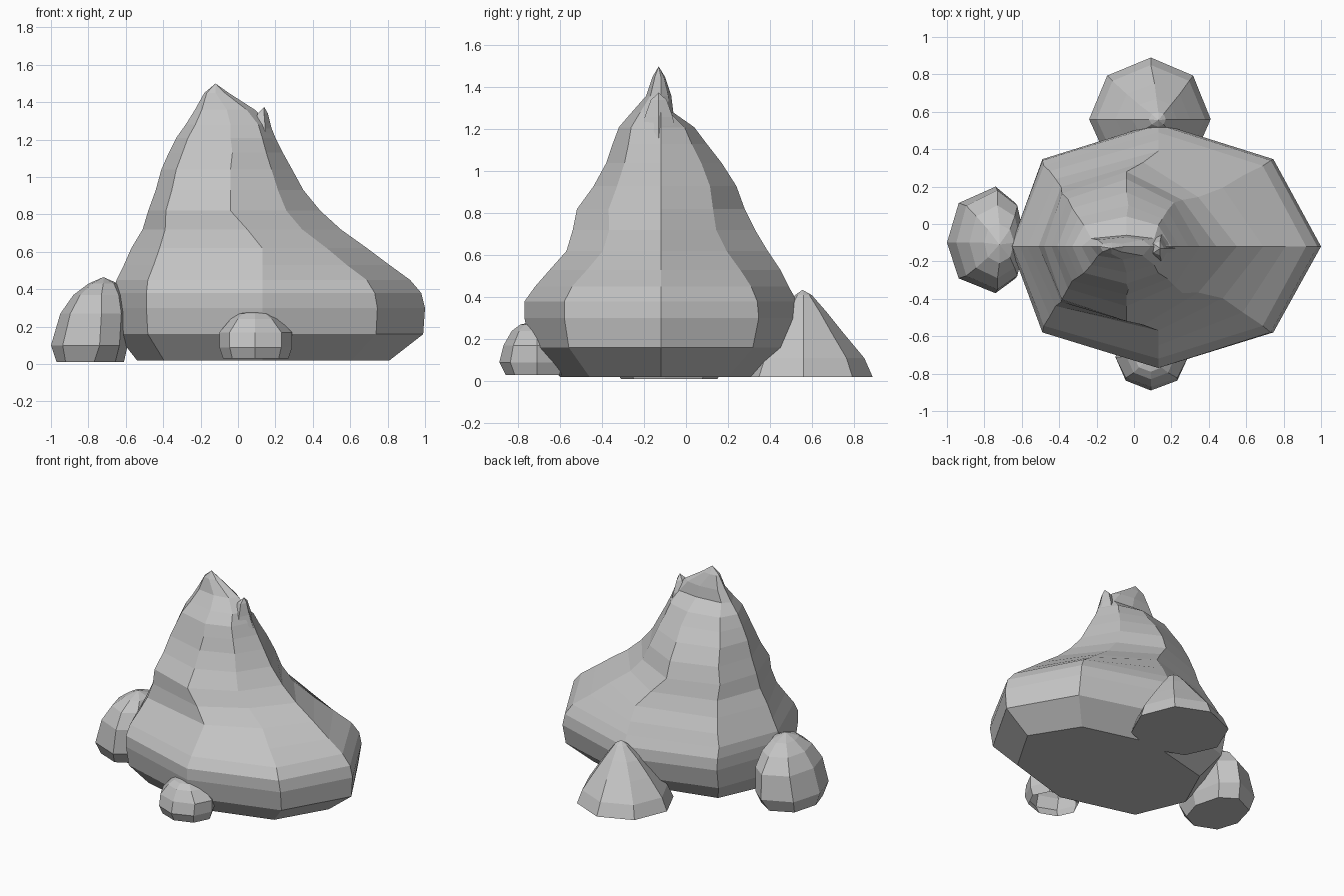
import bpy, bmesh
from math import cos, sin, pi

default_cube = bpy.data.objects.get("Cube")
if default_cube:
    bpy.data.objects.remove(default_cube, do_unlink=True)

stone = bpy.data.materials.new("stone grey")
stone.use_nodes = True
grey = (0.55, 0.55, 0.55, 1)
stone.diffuse_color = grey
stone.node_tree.nodes["Principled BSDF"].inputs["Base Color"].default_value = grey


def lopsided_ring(bm, ring, middle_y, sides, left_power):
    """Ring with four different half-widths; an optional pinch draws in the right corners."""
    z, left, right, middle_x, front, back, *pinch = ring
    verts = []
    for i in range(sides):
        c, s = cos(2 * pi * i / sides), sin(2 * pi * i / sides)
        if pinch and c > 0 and abs(c * s) > 0.1:
            c, s = c * pinch[0], s * pinch[0]
        if c > 0:
            x = middle_x + c * (right - middle_x)
        else:
            x = middle_x - abs(c) ** left_power * (middle_x - left)
        y = middle_y + s * (back - middle_y if s > 0 else middle_y - front)
        verts.append(bm.verts.new((x, y, z)))
    return verts


def loft_rock(name, rings, middle_y, apex, sides=8, left_power=1, closed_below=True):
    """Flat-faced rock lofted through rings and pointed on top."""
    bm = bmesh.new()
    loops = [lopsided_ring(bm, ring, middle_y, sides, left_power) for ring in rings]
    if closed_below:
        bm.faces.new(list(reversed(loops[0])))
    for low, high in zip(loops, loops[1:]):
        for i in range(sides):
            j = (i + 1) % sides
            bm.faces.new((low[i], low[j], high[j], high[i]))
    tip = bm.verts.new(apex)
    top = loops[-1]
    for i in range(sides):
        bm.faces.new((top[i], top[(i + 1) % sides], tip))
    mesh = bpy.data.meshes.new(name)
    bm.to_mesh(mesh)
    bm.free()
    mesh.materials.append(stone)
    rock = bpy.data.objects.new(name, mesh)
    bpy.context.collection.objects.link(rock)


# Main mountain: broad foot, waist shifting sideways, narrow summit
# Each ring: height, left, right, middle, front, back, pinch
mountain = [
    (.02, -.54, .81, .13, -.6, .33),
    (.16, -.65, .99, .13, -.74, .5),
    (.3, -.66, 1, .13, -.77, .54),
    (.38, -.66, .98, .13, -.77, .53),
    (.45, -.65, .92, .13, -.72, .49),
    (.53, -.61, .81, .13, -.65, .45, .94),
    (.62, -.57, .69, .13, -.57, .39, .87),
    (.72, -.51, .55, .05, -.54, .33, .83),
    (.82, -.48, .44, -.04, -.52, .28, .88),
    (.93, -.44, .35, -.04, -.44, .24, .92),
    (1.04, -.41, .29, -.04, -.38, .17, .94),
    (1.13, -.37, .24, -.03, -.35, .1, .95),
    (1.21, -.33, .2, -.04, -.32, .04),
    (1.28, -.28, .17, -.04, -.26, -.06),
    (1.36, -.23, .09, -.06, -.19, -.07),
    (1.45, -.18, -.05, -.12, -.16, -.1),
]
loft_rock("mountain", mountain, -.12, (-.12, -.13, 1.5), left_power=.7)

# Blunt spike beside the summit
spike = [
    (1.16, .04, .22, .13, -.22, -.04),
    (1.26, .06, .18, .13, -.2, -.06),
    (1.34, .1, .16, .13, -.17, -.09),
]
loft_rock("summit_spike", spike, -.13, (.14, -.13, 1.375), sides=5)

# Boulder at the side, its inner flank sunk into the mountain
side_boulder = [
    (.01, -.97, -.61, -.77, -.31, .15),
    (.1, -1, -.59, -.74, -.37, .2),
    (.27, -.95, -.58, -.73, -.35, .18),
    (.37, -.88, -.6, -.73, -.29, .1),
    (.43, -.8, -.64, -.72, -.21, 0),
]
loft_rock("side_boulder", side_boulder, -.1, (-.72, -.11, .465), left_power=.8)

# Small round boulder at the front
front_boulder = [
    (.03, -.08, .27, .09, -.86, -.56),
    (.09, -.1, .29, .09, -.89, -.53),
    (.17, -.1, .29, .09, -.87, -.55),
    (.24, -.04, .22, .09, -.83, -.6),
    (.27, 0, .17, .09, -.79, -.63),
]
loft_rock("front_boulder", front_boulder, -.71, (.09, -.71, .285), closed_below=False)

# Pointed cone at the back, its inner half sunk into the mountain
back_cone = [
    (.02, -.24, .41, .09, .26, .89),
    (.11, -.2, .38, .09, .3, .85),
    (.23, -.1, .3, .11, .39, .75),
    (.33, -.01, .23, .12, .46, .67),
    (.41, .08, .17, .13, .52, .6),
]
loft_rock("back_cone", back_cone, .56, (.13, .555, .435))
